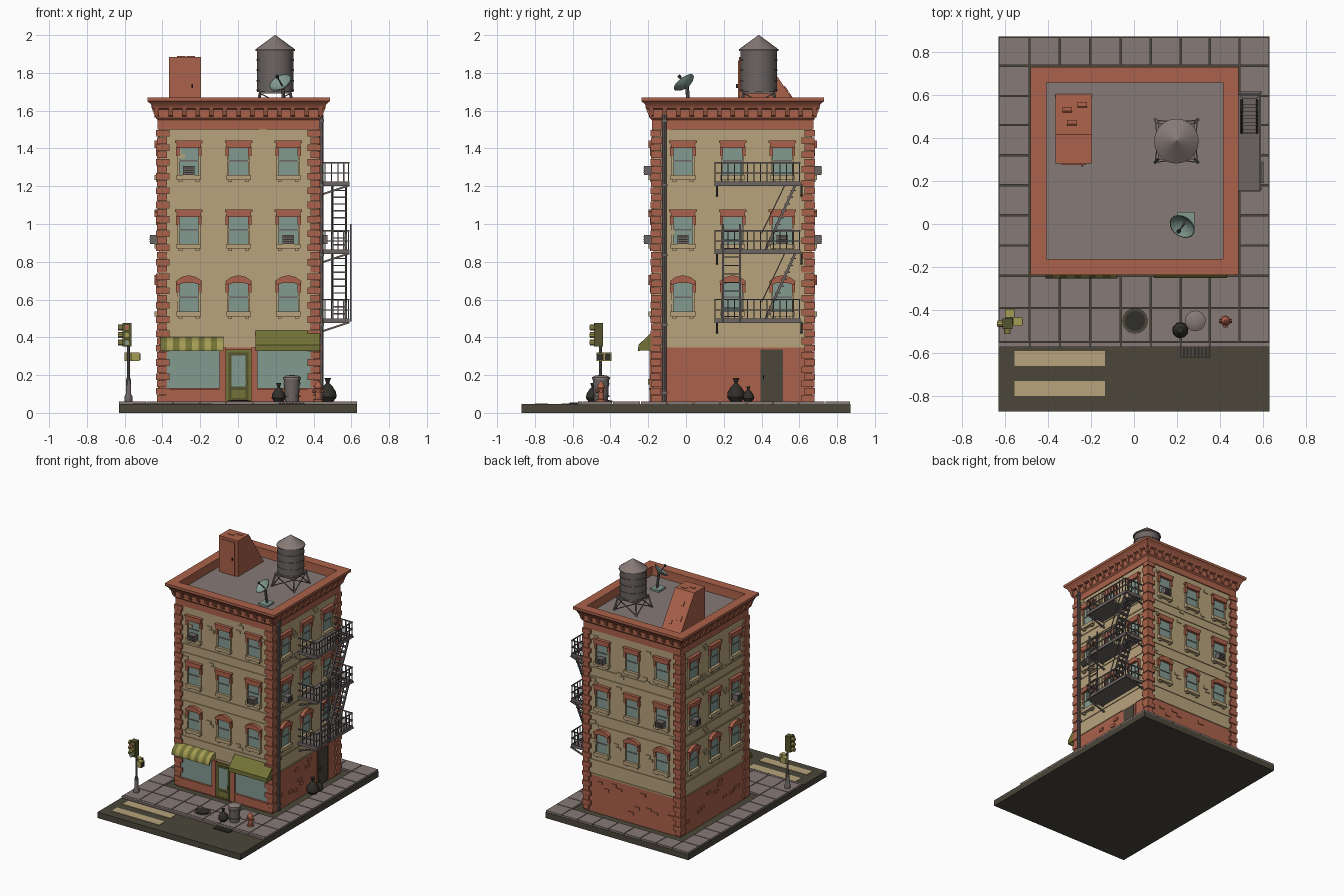
import bpy, bmesh, math, random
from mathutils import Matrix, Vector

if "Cube" in bpy.data.objects:
    bpy.data.objects.remove(bpy.data.objects["Cube"])
random.seed(4)
COL = {'brick red': (.41, .122, .069), 'sandstone': (.479, .366, .202), 'pavement grey': (.238, .195, .181),
       'asphalt': (.069, .061, .042), 'glass teal': (.223, .328, .283), 'olive': (.17, .17, .038),
       'charcoal': (.03, .028, .023), 'metal grey': (.15, .13, .125), 'yellow olive': (.37, .33, .09),
       'dark olive': (.09, .09, .026)}
RED, SAND, PAVE, ROAD, GLASS, OLIVE, BLACK, METAL, YELLOW, DOLIVE = COL
MATS = {}
for k, c in COL.items():
    MATS[k] = bpy.data.materials.new(k)
    MATS[k].diffuse_color = (*c, 1)
PARTS = {}   # part name -> (bmesh, list of colours used)
I = Matrix.Identity(4)

def mesh(part, col, verts, faces, M=I):
    bm, cols = PARTS.setdefault(part, (bmesh.new(), []))
    if col not in cols:
        cols.append(col)
    vs = [bm.verts.new(M @ Vector(v)) for v in verts]
    for f in faces:
        bm.faces.new([vs[i] for i in f]).material_index = cols.index(col)

def prism(part, col, prof, a, b, M=I, axis=0):
    """Extrude a 2D profile from a to b along x (0) or y (1)."""
    n = len(prof)
    vs = [((t, p, q) if axis == 0 else (p, t, q)) for t in (a, b) for p, q in prof]
    mesh(part, col, vs, [range(n), range(2 * n - 1, n - 1, -1)] +
         [(i, (i + 1) % n, n + (i + 1) % n, n + i) for i in range(n)], M)

def box(part, col, x0, x1, y0, y1, z0, z1, M=I):
    prism(part, col, [(y0, z0), (y1, z0), (y1, z1), (y0, z1)], x0, x1, M)

def lathe(part, col, prof, n, M=I, closed=False, turn=0.0):
    m = len(prof)
    vs = [(r * math.cos(turn + 2 * math.pi * i / n), r * math.sin(turn + 2 * math.pi * i / n), z)
          for i in range(n) for r, z in prof]
    fs = [(i * m + j, (i + 1) % n * m + j, (i + 1) % n * m + (j + 1) % m, i * m + (j + 1) % m)
          for i in range(n) for j in range(m if closed else m - 1)]
    if not closed:
        fs += [[i * m for i in range(n)], [i * m + m - 1 for i in range(n)]]
    mesh(part, col, vs, fs, M)

def rod(part, col, p, q, r, n=4, r2=None):
    p, q = Vector(p), Vector(q)
    M = Matrix.Translation(p) @ (q - p).to_track_quat('Z', 'Y').to_matrix().to_4x4()
    lathe(part, col, [(r, 0), (r if r2 is None else r2, (q - p).length)], n, M, turn=math.pi / 4)

def at(x, y, z=0):
    return Matrix.Translation((x, y, z))

CEN = at(.003, .247)
SIDES = [CEN @ Matrix.Rotation(k * math.pi / 2, 4, 'Z') for k in range(4)]  # front, right, back, left
W = .42   # half width of the walls
S2 = math.sqrt(2)

# ground slab, paving tiles, kerb, road paint
box('ground_slab', ROAD, -.63, .63, -.87, .87, 0, .047)
xs = [-.63, -.485, -.345, -.203, -.062, .078, .217, .352, .49, .63]
ys = [-.55, -.39, -.24, -.1, .04, .18, .32, .46, .595, .735, .87]
for i in range(9):
    for j in range(10):
        if 0 < i < 8 and 1 < j < 9:
            continue
        box('paving_tiles', PAVE, xs[i] + .003, xs[i + 1] - .003, ys[j] + .003, ys[j + 1] - .003, .04, .061)
for i in range(9):
    box('kerb', PAVE, xs[i] + .001, xs[i + 1] - .001, -.572, -.551, .04, .061)
for y in (-.66, -.8):
    box('road_stripes', SAND, -.555, -.135, y, y + .07, .04, .051)

# walls, belts, frieze and cornice
box('ground_floor', RED, -W, W, -W, W, .03, .345, CEN)
box('upper_walls', SAND, -W, W, -W, W, .345, 1.5, CEN)
for z0, z1 in ((.345, .355), (.455, .466), (.74, .75), (.825, .835), (1.125, 1.133), (1.195, 1.203)):
    box('belt_courses', SAND, -W - .006, W + .006, -W - .006, W + .006, z0, z1, CEN)
lathe('cornice', RED, [(r * S2, z) for r, z in ((.40, 1.5), (.428, 1.5), (.428, 1.55), (.437, 1.56), (.437, 1.605),
      (.455, 1.612), (.465, 1.635), (.483, 1.65), (.483, 1.67), (.41, 1.67), (.41, 1.58))], 4, CEN, True, math.pi / 4)
box('roof_deck', PAVE, -.415, .415, -.415, .415, 1.49, 1.6, CEN)

def window(M, u, z, arched, ac):
    d = -W
    box('window_glass', GLASS, u - .052, u + .052, d - .004, d + .01, z, z + .15, M)
    for s in (-1, 1):
        box('window_jambs', SAND, u + s * .056 - .005, u + s * .056 + .005, d - .012, d, z, z + .11, M)
        box('window_hoods', RED, u + s * .059 - .009, u + s * .059 + .009, d - .017, d, z + .1, z + .15, M)
    box('window_sashes', METAL, u - .052, u + .052, d - .008, d, z + .07, z + .078, M)
    box('window_sills', SAND, u - .065, u + .065, d - .026, d, z - .026, z, M)
    for s in (-1, 1):
        box('window_sills', SAND, u + s * .045 - .01, u + s * .045 + .01, d - .018, d, z - .038, z - .026, M)
    if arched:
        hood = [(-.062, .14), (-.03, .15), (.03, .15), (.062, .14), (.07, .16), (.04, .182), (0, .192), (-.04, .182), (-.07, .16)]
    else:
        hood = [(-.062, .143), (.062, .143), (.066, .168), (.073, .17), (.073, .182), (-.073, .182), (-.073, .17), (-.066, .168)]
    prism('window_hoods', RED, [(u + a, z + b) for a, b in hood], d - .026, d, M, 1)
    if ac:
        box('air_conditioners', METAL, u - .03, u + .03, d - .05, d, z, z + .046, M)
        for i in range(3):
            box('air_conditioners', BLACK, u - .024, u + .024, d - .052, d - .04, z + .009 + i * .012, z + .014 + i * .012, M)

for k, M in enumerate(SIDES):
    for r, z in enumerate((.537, .895, 1.26)):
        for c, u in enumerate((-.263, 0, .263)):
            ac = (r, c) in (((1, 0), (1, 2)) if k % 2 else ((2, 0), (1, 2)))
            window(M, u, z, r == 0, ac)
    # brackets beneath the cornice
    for i in range(13):
        u = -.432 + i * .072
        prism('cornice_brackets', RED, [(-.43, 1.565), (-.445, 1.575), (-.463, 1.622), (-.43, 1.622)], u - .012, u + .012, M)
    # loose raised bricks, in staggered pairs
    for u in (-.34, -.13, .13, .34):
        for z in (.5, .62, .78, .99, 1.1, 1.22, 1.4, 1.46):
            if random.random() < .4:
                a, b = u + random.uniform(-.02, .02), z + random.uniform(-.03, .02)
                for i in range(random.choice((1, 2, 2))):
                    box('wall_bricks', SAND, a + i * .02 - .02, a + i * .02 + .02, -W - .007, -W + .01, b - i * .025, b - i * .025 + .022, M)
    if k:
        for i in range(11):
            a, b = random.uniform(-.34, .34), random.uniform(.09, .3)
            if k != 1 or not .1 < a < .32:
                box('base_bricks', RED, a - .022, a + .022, -W - .007, -W + .01, b, b + .022, M)

# corner quoins, alternating long and short
n = 38
for sx in (-1, 1):
    for sy in (-1, 1):
        for i in range(n):
            h = (1.5 - .06) / n
            z, e = .06 + i * h, .004 * (i % 2)
            a, b = (.365, .38) if i % 2 else (.38, .365)
            X, Y = sorted((sx * a, sx * (.432 + e))), sorted((sy * b, sy * (.432 + e)))
            box('corner_quoins', RED, *X, *Y, z, z + h - .003, CEN)

# shop front
F = SIDES[0]
for x0, x1 in ((-.385, -.1), (.1, .395)):
    box('shop_windows', GLASS, x0, x1, -W - .006, -W, .13, .335, F)
    box('shop_base', RED, x0, x1, -W - .014, -W, .06, .128, F)
    box('shop_base', RED, x0, x1, -W - .022, -W, .122, .132, F)
for x in (-.083, .083):
    box('shop_pilasters', RED, x - .017, x + .017, -W - .02, -W, .06, .345, F)
box('shop_door', OLIVE, -.066, .066, -W - .012, -W, .06, .335, F)
box('shop_door', DOLIVE, -.052, .052, -W - .016, -W, .06, .32, F)
box('shop_door', GLASS, -.037, .037, -W - .019, -W, .14, .305, F)
box('shop_door', OLIVE, -.037, .037, -W - .019, -W, .08, .12, F)
box('shop_door', YELLOW, .04, .047, -W - .028, -W, .15, .18, F)
for i in range(10):   # curved striped awning
    prism('striped_awning', (OLIVE, YELLOW)[i % 2], [(-W, .402), (-W - .035, .396), (-W - .065, .375), (-W - .08, .345),
          (-W - .08, .328), (-W - .07, .328), (-W - .065, .35), (-W, .36)], -.413 + i * .0333, -.413 + (i + 1) * .0333, F)
prism('plain_awning', OLIVE, [(-W, .437), (-W - .078, .36), (-W - .078, .328), (-W - .07, .328), (-W - .07, .355), (-W, .42)], .09, .43, F)
for x in (.09, .425):
    prism('plain_awning', OLIVE, [(-W, .437), (-W - .078, .36), (-W - .078, .33), (-W, .33)], x, x + .005, F)

# side door and drainpipe
R = SIDES[1]
box('side_door', RED, .135, .28, -W - .006, -W, .06, .345, R)
box('side_door', ROAD, .147, .267, -W - .012, -W, .06, .335, R)
box('side_door', BLACK, .16, .166, -W - .025, -W, .18, .2, R)
rod('drainpipe', METAL, (.441, -.115, .06), (.441, -.115, 1.58), .012, 10)
for z in (.1, .46, .83, 1.2, 1.54):
    box('drainpipe', METAL, .42, .456, -.131, -.099, z, z + .012)

# fire escape
FE, X0, X1 = 'fire_escape', .425, .59
for k, z in enumerate((.485, .85, 1.21)):
    if k == 0:
        box(FE, METAL, X0, X1, .15, .605, z, z + .012)
    else:
        for a in ((X0, X1, .15, .42), (X0, .495, .42, .605), (.577, X1, .42, .605)):
            box(FE, METAL, *a, z, z + .012)
    for y in (.15, .597):
        box(FE, METAL, X0, X1, y, y + .008, z - .01, z + .014)
    box(FE, METAL, X1 - .008, X1, .15, .605, z - .01, z + .014)
    for h in (.06, .115):
        rod(FE, METAL, (X1 - .004, .15, z + h), (X1 - .004, .605, z + h), .005)
        for y in (.154, .601):
            rod(FE, METAL, (X0, y, z + h), (X1, y, z + h), .005)
    for i in range(14):
        y = .154 + i * .447 / 13
        rod(FE, METAL, (X1 - .004, y, z), (X1 - .004, y, z + .115), .004)
    for y in (.154, .601):
        for x in (.46, .495, .53, .56):
            rod(FE, METAL, (x, y, z), (x, y, z + .115), .004)
        rod(FE, METAL, (X0, y + .01, z - .06), (X1, y + .01, z - .005), .007)
    if k < 2:   # stairs to the next landing
        z2 = (.85, 1.21)[k]
        for x in (.5, .572):
            rod(FE, METAL, (x, .42, z + .01), (x, .585, z2 + .01), .009)
            rod(FE, METAL, (x, .40, z + .1), (x, .53, z2 + .01), .004)
        for i in range(1, 10):
            t = i / 10
            y, h = .42 + .165 * t, z + (z2 - z) * t
            box(FE, METAL, .5, .572, y - .014, y + .014, h, h + .007)
for y in (.195, .285):
    rod('drop_ladder', METAL, (.597, y, .485), (.597, y, 1.0), .007)
for i in range(11):
    rod('drop_ladder', METAL, (.597, .195, .51 + i * .045), (.597, .285, .51 + i * .045), .005)

# roof access hut
prism('roof_hut', RED, [(.28, 1.59), (.28, 1.885), (.415, 1.885), (.61, 1.59)], -.365, -.195)
box('roof_hut_door', RED, -.337, -.223, .274, .285, 1.6, 1.865)
box('roof_hut_door', BLACK, -.245, -.237, .266, .28, 1.72, 1.74)
for x, y in ((-.3, .345), (-.25, .38)):
    box('roof_hut_bricks', RED, x - .022, x + .022, y - .01, y + .01, 1.88, 1.889)
SL = at(-.28, .5125, 1.7375) @ Matrix.Rotation(-math.atan2(.295, .195), 4, 'X')
for x, y in ((-.03, .03), (.04, .07), (-.01, -.08)):
    box('roof_hut_bricks', RED, x - .022, x + .022, y - .018, y + .018, -.01, .006, SL)

# water tower
T = at(.197, .385)
lathe('water_tank', METAL, [(.096, 1.7), (.096, 1.925)], 20, T)
lathe('water_tank_roof', PAVE, [(.104, 1.917), (.104, 1.925), (.002, 2.0)], 20, T)
for z in (1.705, 1.755, 1.81, 1.865):
    lathe('tank_hoops', METAL, [(.09, z), (.1, z), (.1, z + .008), (.09, z + .008)], 20, T, True)
box('tank_stand', METAL, -.085, .085, -.085, .085, 1.69, 1.702, T)
for k in range(4):
    a, b = (math.radians(45 + 90 * (k + j)) for j in (0, 1))
    P = lambda g, r, z: (.197 + r * math.cos(g), .385 + r * math.sin(g), z)
    rod('tank_stand', METAL, P(a, .14, 1.6), P(a, .11, 1.7), .008)
    rod('tank_stand', METAL, P(a, .138, 1.605), P(b, .112, 1.69), .004)
    rod('tank_stand', METAL, P(b, .138, 1.605), P(a, .112, 1.69), .004)

# satellite dish
box('dish_base', GLASS, .2, .28, -.03, .055, 1.6, 1.615)
rod('dish_mast', METAL, (.245, .015, 1.61), (.236, .005, 1.73), .01, 8)
nrm = Vector((-.4, -.55, .73)).normalized()
D = at(.236, .005, 1.728) @ nrm.to_track_quat('Z', 'Y').to_matrix().to_4x4()
lathe('dish', GLASS, [(.004, 0), (.03, .006), (.052, .018), (.064, .03), (.06, .031), (.048, .021), (.028, .01), (.004, .005)], 18, D, True)
rod('dish_feed', METAL, D @ Vector((0, 0, 0)), D @ Vector((0, 0, .07)), .004, 6)
lathe('dish_feed', BLACK, [(.009, .065), (.009, .078)], 8, D)

# street furniture: trash can, bags, hydrant, manhole, drain
C = at(.285, -.45)
lathe('trash_can', METAL, [(.037, .06), (.043, .18)], 16, C)
lathe('trash_can_lid', PAVE, [(.048, .178), (.048, .188), (.03, .198), (.008, .2)], 16, C)
for z in (.085, .15):
    lathe('trash_can', METAL, [(.035, z), (.045, z), (.045, z + .008), (.035, z + .008)], 16, C, True)
for x, y, s in ((.215, -.493, .9), (.475, .265, 1.15), (.485, .33, .75)):
    lathe('trash_bags', BLACK, [(r * s, z * s) for r, z in ((.026, 0), (.041, .02), (.038, .045), (.022, .07), (.007, .085), (.015, .108))], 12, at(x, y, .06))
H = at(.425, -.45)
lathe('hydrant', RED, [(.025, .06), (.025, .072), (.016, .074), (.016, .13), (.021, .132), (.021, .14), (.014, .155), (.005, .165)], 12, H)
for dx, dy in ((1, 0), (-1, 0), (0, -1)):
    rod('hydrant', RED, (.425, -.45, .115), (.425 + dx * .03, -.45 + dy * .03, .115), .009, 8)
lathe('manhole_cover', ROAD, [(.06, .055), (.06, .065), (.05, .065), (.05, .063)], 24, at(.005, -.45))
lathe('manhole_cover', BLACK, [(.046, .06), (.046, .067)], 24, at(.005, -.45))
box('storm_drain', BLACK, .213, .355, -.622, -.565, .04, .051)
for i in range(8):
    box('storm_drain', ROAD, .219 + i * .017, .228 + i * .017, -.617, -.572, .045, .054)

# traffic light
tx, ty = -.58, -.452
lathe('light_pole', METAL, [(.022, .06), (.022, .085), (.014, .1), (.014, .17), (.008, .19), (.008, .46)], 10, at(tx, ty))
box('signal_heads', DOLIVE, -.612, -.565, -.487, -.44, .352, .475)
for i, z in enumerate((.372, .412, .452)):
    for d in (Vector((0, -1, 0)), Vector((-1, 0, 0))):
        c = Vector((-.5885, -.4635, z)) + d * .0235
        rod('signal_visors', YELLOW, c, c + d * .022, .016, 10)
        rod('signal_lamps', (GLASS, YELLOW, RED)[i], c, c + d * .024, .011, 10)
for x0, y0 in ((-.563, -.475), (-.6, -.435)):
    box('walk_signals', YELLOW, x0, x0 + .042, y0, y0 + .04, .275, .32)
    box('walk_signals', BLACK, x0 + .006, x0 + .046, y0 + .005, y0 + .035, .28, .315)

# turn every part into an object
for name, (bm, cols) in PARTS.items():
    bmesh.ops.recalc_face_normals(bm, faces=bm.faces[:])
    me = bpy.data.meshes.new(name)
    bm.to_mesh(me)
    bm.free()
    for c in cols:
        me.materials.append(MATS[c])
    me.shade_smooth()
    me.set_sharp_from_angle(angle=math.radians(32))
    bpy.context.collection.objects.link(bpy.data.objects.new(name, me))

for m in bpy.data.materials:
    if m.users and not m.is_grease_pencil:
        m.use_nodes = True
        m.node_tree.nodes["Principled BSDF"].inputs["Base Color"].default_value = m.diffuse_color
